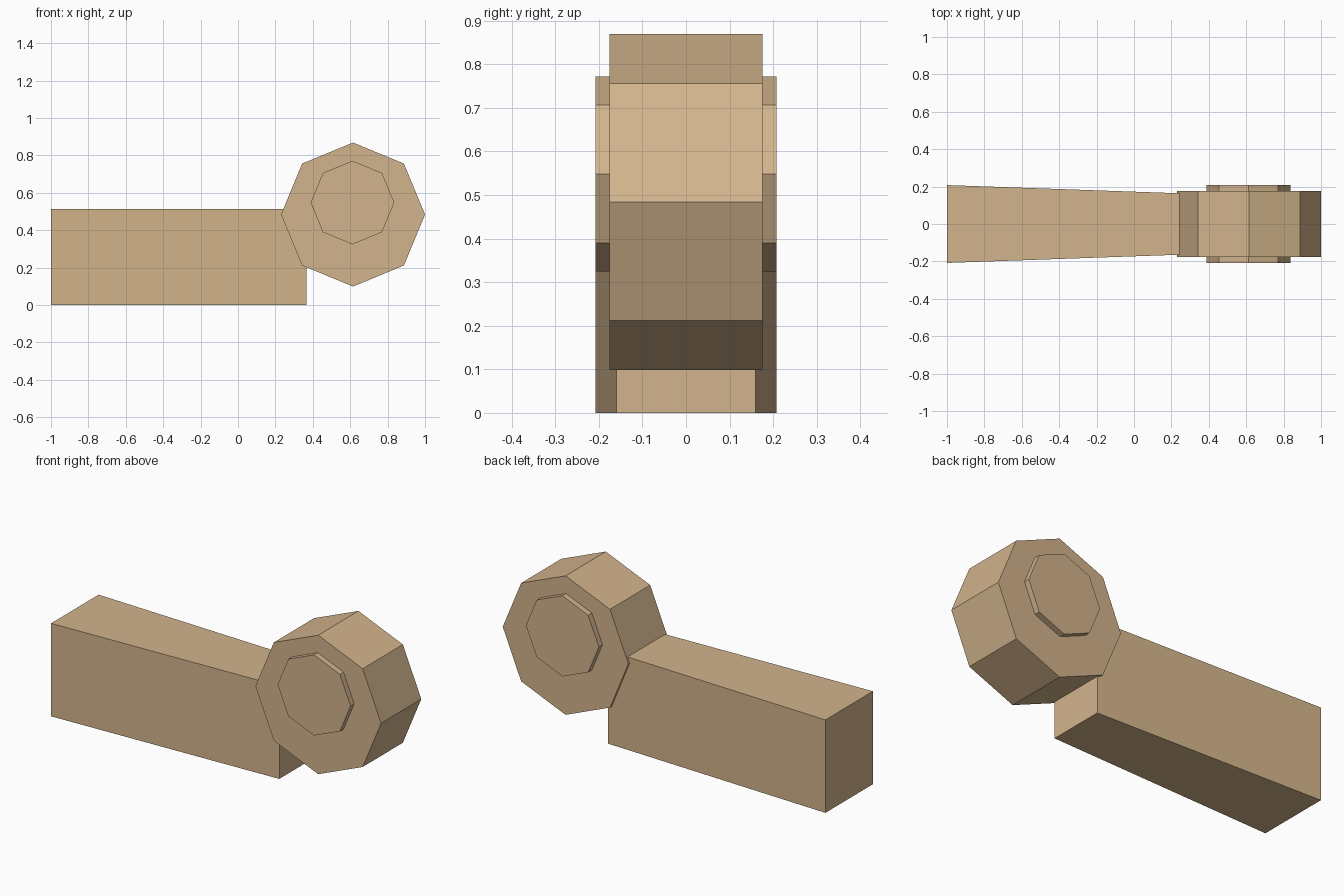
import bpy
import bmesh
from math import pi
from mathutils import Matrix

cube = bpy.data.objects.get("Cube")
if cube:
    bpy.data.objects.remove(cube, do_unlink=True)

# Single tan colour
tan = bpy.data.materials.new("tan")
tan.use_nodes = True
colour = (0.645, 0.456, 0.262, 1)
tan.diffuse_color = colour
tan.node_tree.nodes["Principled BSDF"].inputs["Base Color"].default_value = colour


def add_object(name, bm):
    bmesh.ops.recalc_face_normals(bm, faces=bm.faces)
    mesh = bpy.data.meshes.new(name)
    bm.to_mesh(mesh)
    bm.free()
    mesh.materials.append(tan)
    obj = bpy.data.objects.new(name, mesh)
    bpy.context.collection.objects.link(obj)
    return obj


def octagon_drum(name, x, z, radius, half_width):
    """Eight-sided drum with its axis along y and a corner at the top."""
    bm = bmesh.new()
    place = Matrix.Translation((x, 0, z)) @ Matrix.Rotation(pi / 2, 4, "X")
    bmesh.ops.create_cone(bm, cap_ends=True, segments=8, radius1=radius,
                          radius2=radius, depth=2 * half_width, matrix=place)
    return add_object(name, bm)


# Beam, narrowing towards the drum
left, right, height = -1.0, 0.365, 0.515
bm = bmesh.new()
bmesh.ops.create_cube(bm, size=1)
for v in bm.verts:
    at_drum = v.co.x > 0
    half_width = 0.16 if at_drum else 0.208
    v.co.x = right if at_drum else left
    v.co.y = half_width if v.co.y > 0 else -half_width
    v.co.z = height if v.co.z > 0 else 0
add_object("tapered_beam", bm)

# Drum and the slightly raised hub that passes through it
octagon_drum("drum", 0.615, 0.484, 0.385, 0.176)
octagon_drum("hub", 0.612, 0.548, 0.2235, 0.208)
